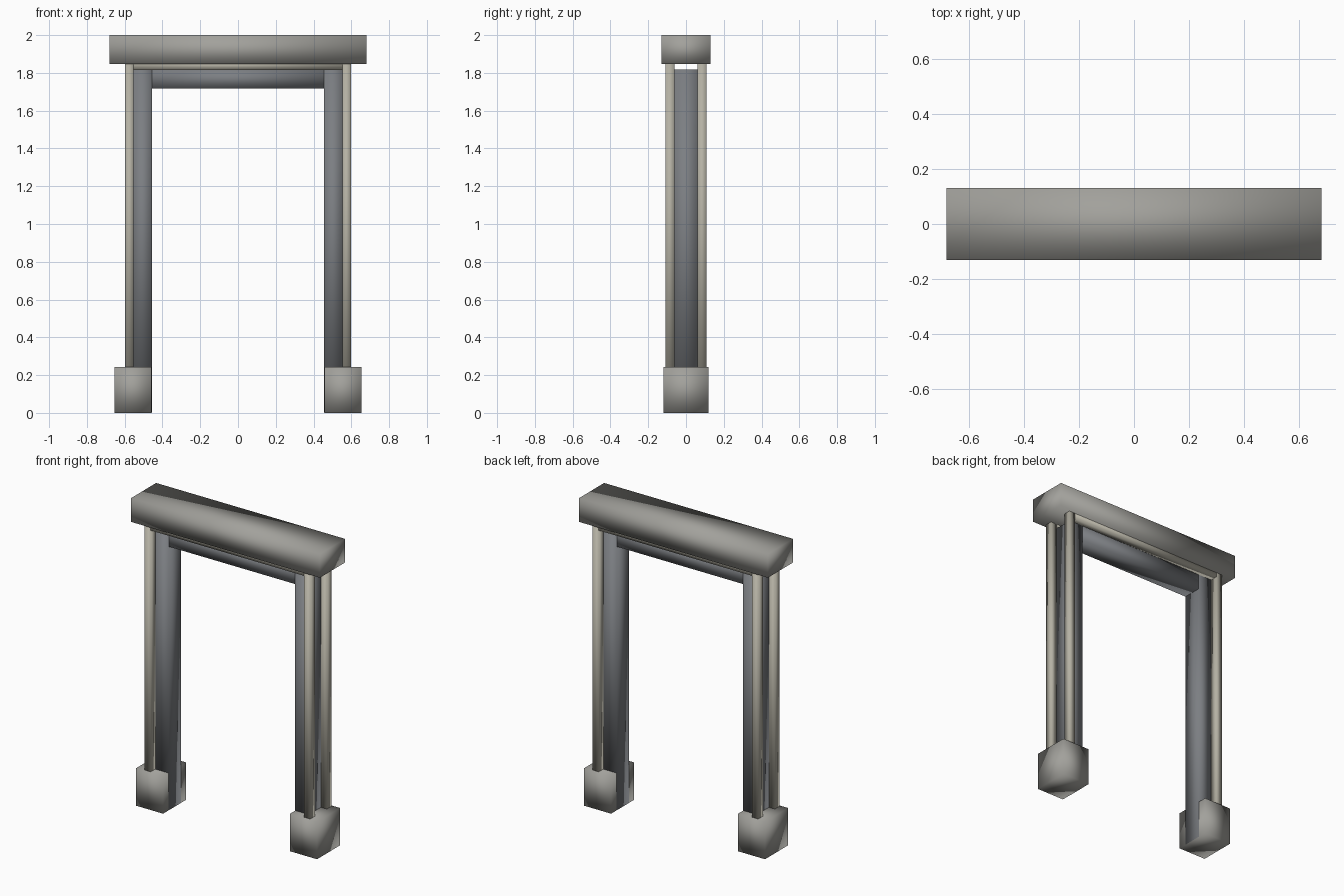
import bpy, bmesh

if "Cube" in bpy.data.objects:
    bpy.data.objects.remove(bpy.data.objects["Cube"])


def material(name, rgb):
    m = bpy.data.materials.new(name)
    m.diffuse_color = (*rgb, 1)
    m.use_nodes = True
    m.node_tree.nodes["Principled BSDF"].inputs["Base Color"].default_value = m.diffuse_color
    return m


STONE = material("warm_grey_stone", (0.36, 0.355, 0.33))
TRIM = material("pale_trim", (0.46, 0.44, 0.37))
FRAME = material("dark_grey_frame", (0.2, 0.21, 0.225))


def box(name, x, y, z, mat):
    """Softly shaded box from (min, max) ranges."""
    bm = bmesh.new()
    bmesh.ops.create_cube(bm, size=1)
    for v in bm.verts:
        v.co = [r[0] if c < 0 else r[1] for c, r in zip(v.co, (x, y, z))]
    for f in bm.faces:
        f.smooth = True
    mesh = bpy.data.meshes.new(name)
    bm.to_mesh(mesh)
    bm.free()
    mesh.materials.append(mat)
    ob = bpy.data.objects.new(name, mesh)
    bpy.context.collection.objects.link(ob)
    return ob


def span(side, a, b):
    return tuple(sorted((side * a, side * b)))


# Lintel slab across the top
box("lintel", (-0.681, 0.681), (-0.13, 0.13), (1.846, 2.0), STONE)

# Inner frame header between the jambs
box("frame_header", (-0.456, 0.456), (-0.061, 0.061), (1.718, 1.816), FRAME)

for side, label in ((-1, "left"), (1, "right")):
    # Plinth block and jamb
    box(label + "_plinth", span(side, 0.457, 0.653), (-0.119, 0.119), (0, 0.243), STONE)
    box(label + "_jamb", span(side, 0.455, 0.554), (-0.062, 0.062), (0.001, 1.817), FRAME)

for face, where in ((-1, "front"), (1, "back")):
    # Trim strips around the opening, on both faces
    y = span(face, 0.062, 0.109)
    box(where + "_trim_top", (-0.553, 0.553), y, (1.816, 1.86), TRIM)
    for side, label in ((-1, "left"), (1, "right")):
        box(f"{where}_trim_{label}", span(side, 0.553, 0.597), y, (0.001, 1.86), TRIM)
